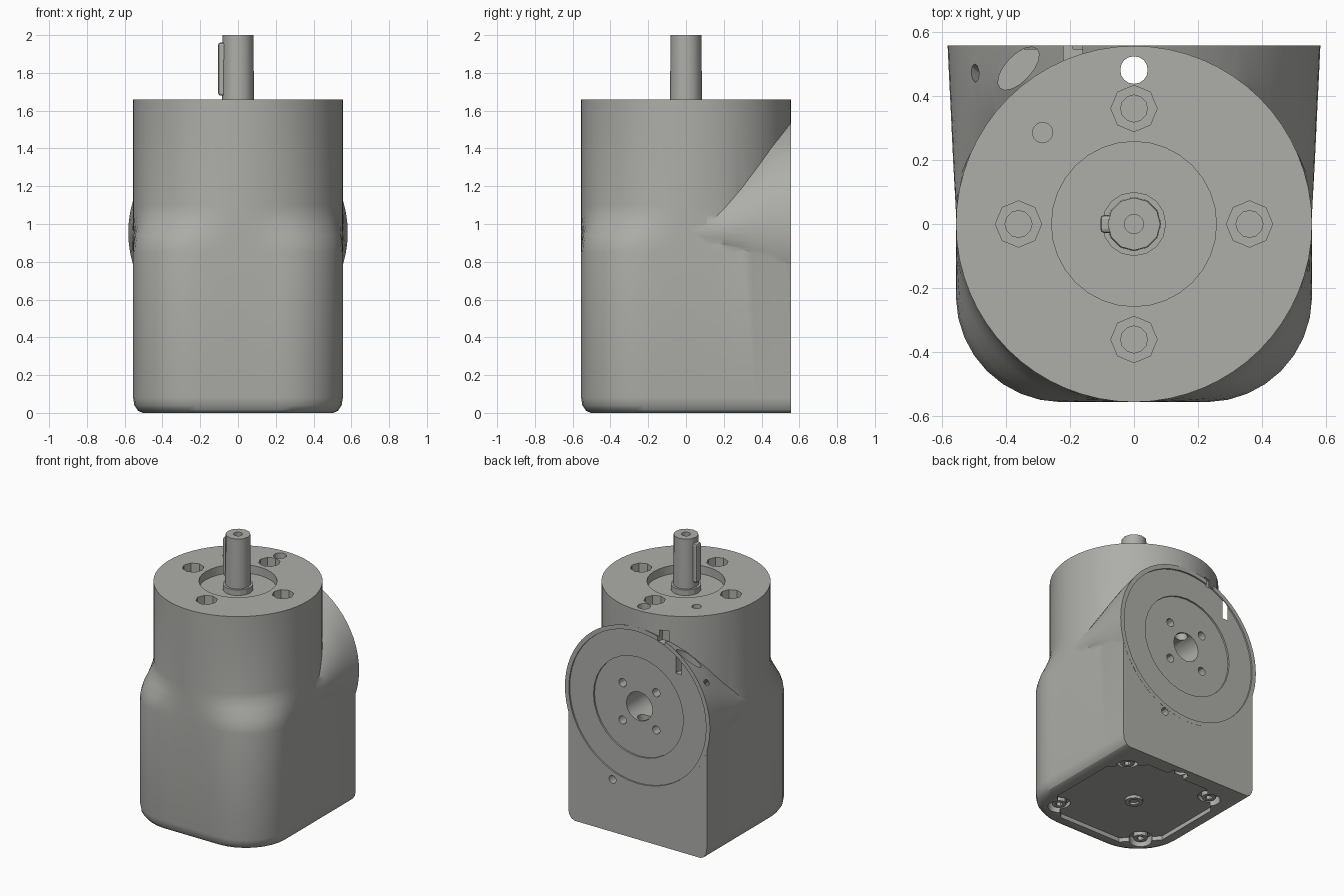
import bpy, bmesh, math
from mathutils import Vector, Matrix

if "Cube" in bpy.data.objects:
    bpy.data.objects.remove(bpy.data.objects["Cube"])

A, N, ZC = 0.555, 64, 0.955      # half width, ring sides, side flange height

grey = bpy.data.materials.new("warm grey")
grey.diffuse_color = (0.42, 0.42, 0.40, 1)
grey.use_nodes = True
grey.node_tree.nodes["Principled BSDF"].inputs["Base Color"].default_value = grey.diffuse_color


def make(name, bm):
    bmesh.ops.recalc_face_normals(bm, faces=bm.faces)
    me = bpy.data.meshes.new(name)
    bm.to_mesh(me)
    bm.free()
    me.materials.append(grey)
    ob = bpy.data.objects.new(name, me)
    bpy.context.collection.objects.link(ob)
    return ob


def loft(name, rings):
    bm = bmesh.new()
    vs = [[bm.verts.new(p) for p in r] for r in rings]
    for a, b in zip(vs, vs[1:]):
        for i in range(len(a)):
            j = (i + 1) % len(a)
            bm.faces.new((a[i], a[j], b[j], b[i]))
    bm.faces.new(vs[0])
    bm.faces.new(vs[-1])
    return make(name, bm)


def cyl(name, loc, r, depth, axis=(0, 0, 1), sides=24, r2=None, scale=(1, 1, 1), turn=0):
    bm = bmesh.new()
    rot = Vector((0, 0, 1)).rotation_difference(Vector(axis)).to_matrix().to_4x4()
    m = (Matrix.Translation(loc) @ rot @ Matrix.Rotation(turn, 4, 'Z')
         @ Matrix.Diagonal((*scale, 1)))
    bmesh.ops.create_cone(bm, cap_ends=True, segments=sides, radius1=r,
                          radius2=r if r2 is None else r2, depth=depth, matrix=m)
    return make(name, bm)


def box(name, loc, size):
    bm = bmesh.new()
    bmesh.ops.create_cube(bm, size=1, matrix=Matrix.Translation(loc) @ Matrix.Diagonal((*size, 1)))
    return make(name, bm)


def boolean(target, other, op='DIFFERENCE'):
    mod = target.modifiers.new("cut", 'BOOLEAN')
    mod.operation, mod.object, mod.solver = op, other, 'EXACT'
    bpy.context.view_layer.objects.active = target
    bpy.ops.object.modifier_apply(modifier=mod.name)
    bpy.data.objects.remove(other)


def smooth(ob, angle=30):
    bpy.ops.object.select_all(action='DESELECT')
    ob.select_set(True)
    bpy.context.view_layer.objects.active = ob
    bpy.ops.object.shade_smooth_by_angle(angle=math.radians(angle))


def radius(t, w):
    # square with rounded front corners (w=1) blended to a circle (w=0)
    c, s = abs(math.cos(t)), abs(math.sin(t))
    r, R = A / max(c, s), 0.33
    k = A - R
    if math.sin(t) < 0 and r * min(c, s) > k:
        r = k * (c + s) + math.sqrt((k * (c + s)) ** 2 - 2 * k * k + R * R)
    return A + (r - A) * w


# housing: rounded square base, soft shoulder, round top
levels = [(0, 1, .05), (.012, 1, .025), (.04, 1, .006), (.08, 1, 0), (.85, 1, 0), (.89, .93, 0),
          (.94, .75, 0), (1.0, .38, 0), (1.05, .12, 0), (1.1, 0, 0), (1.66, 0, 0)]
rings = []
for z, w, inset in levels:
    ring = []
    for i in range(N):
        t = 2 * math.pi * i / N
        r, k = radius(t, w), 1 - inset / A
        y = r * math.sin(t)
        ring.append((r * math.cos(t) * k, y * k if y < 0 else y, z))
    rings.append(ring)
housing = loft("housing", rings)

# round side flange flaring out of the housing
flare = loft("flange", [[(w * math.cos(2 * math.pi * i / N), y, ZC + h * math.sin(2 * math.pi * i / N))
                         for i in range(N)]
                        for y, w, h in [(0, .553, .10), (.2, .564, .32), (.35, .571, .47),
                                        (.45, .576, .54), (.556, .581, .581)]])
boolean(housing, flare, 'UNION')

# top face: pilot recess, bolt pockets, dowel hole, through hole
cuts = [cyl("c", (0, 0, 1.66), .257, .12, sides=32),
        cyl("c", (-.285, .285, 1.66), .032, .2, sides=12),
        cyl("c", (0, .48, 1), .043, 2.4, sides=16)]
for x, y in ((.36, 0), (-.36, 0), (0, .36), (0, -.36)):
    cuts += [cyl("c", (x, y, 1.66), .072, .14, sides=8),
             cyl("c", (x, y, 1.6), .042, .3, sides=12)]

# side flange: stepped face, bore, small holes
Y = (0, 1, 0)
cuts += [cyl("c", (0, A, ZC), .55, .02, Y, 48), cyl("c", (0, A, ZC), .36, .044, Y, 32),
         cyl("c", (0, A, ZC), .105, .5, Y, 16), cyl("c", (.2, A, .38), .028, .16, Y, 12),
         cyl("c", (-.5, .475, 1.24), .022, .3, (-.6, .5, .6), 12)]
for x in (-.135, .135):
    for z in (-.135, .135):
        cuts.append(cyl("c", (x, A, ZC + z), .03, .2, Y, 12))

# cable slots above the flange
cuts += [cyl("c", (-.36, .485, 1.44), .04, .32, sides=16, scale=(2.1, 1, 1), turn=math.radians(47)),
         box("c", (-.19, .535, 1.51), (.06, .07, .08))]

# underside: shallow plate recess with bolt wells and a rear notch
plate = [(.45, -.25), (.45, .25), (.25, .45), (-.25, .45), (-.45, .25), (-.45, -.25),
         (-.25, -.45), (.25, -.45)]
cuts += [loft("c", [[(x, y, z) for x, y in plate] for z in (-.05, .03)]),
         box("c", (.02, .46, 0), (.13, .09, .06))]
corners = [(x, y) for x in (-.35, .35) for y in (-.35, .35)]
for x, y in corners:
    cuts.append(cyl("c", (x, y, 0), .075, .12, sides=16))
for c in cuts:
    boolean(housing, c)
smooth(housing)

# bolts and hub on the underside
for x, y in corners:
    bolt = cyl("base_bolt", (x, y, .045), .048, .05, sides=12)
    boolean(bolt, cyl("c", (x, y, .02), .024, .05, sides=6))
hub = cyl("base_hub", (0, 0, .025), .06, .03, sides=12)
boolean(hub, cyl("c", (0, 0, 0), .035, .05, sides=6))

# output shaft with collar, centre hole and key
cyl("shaft_collar", (0, 0, 1.61), .1, .06, sides=16)
shaft = cyl("shaft", (0, 0, 1.795), .085, .41, sides=12, r2=.082)
boolean(shaft, cyl("c", (0, 0, 2), .03, .12, sides=12))
smooth(shaft)
key = box("shaft_key", (-.08, 0, 1.82), (.05, .056, .28))
bev = key.modifiers.new("round", 'BEVEL')
bev.width, bev.segments = .012, 2
